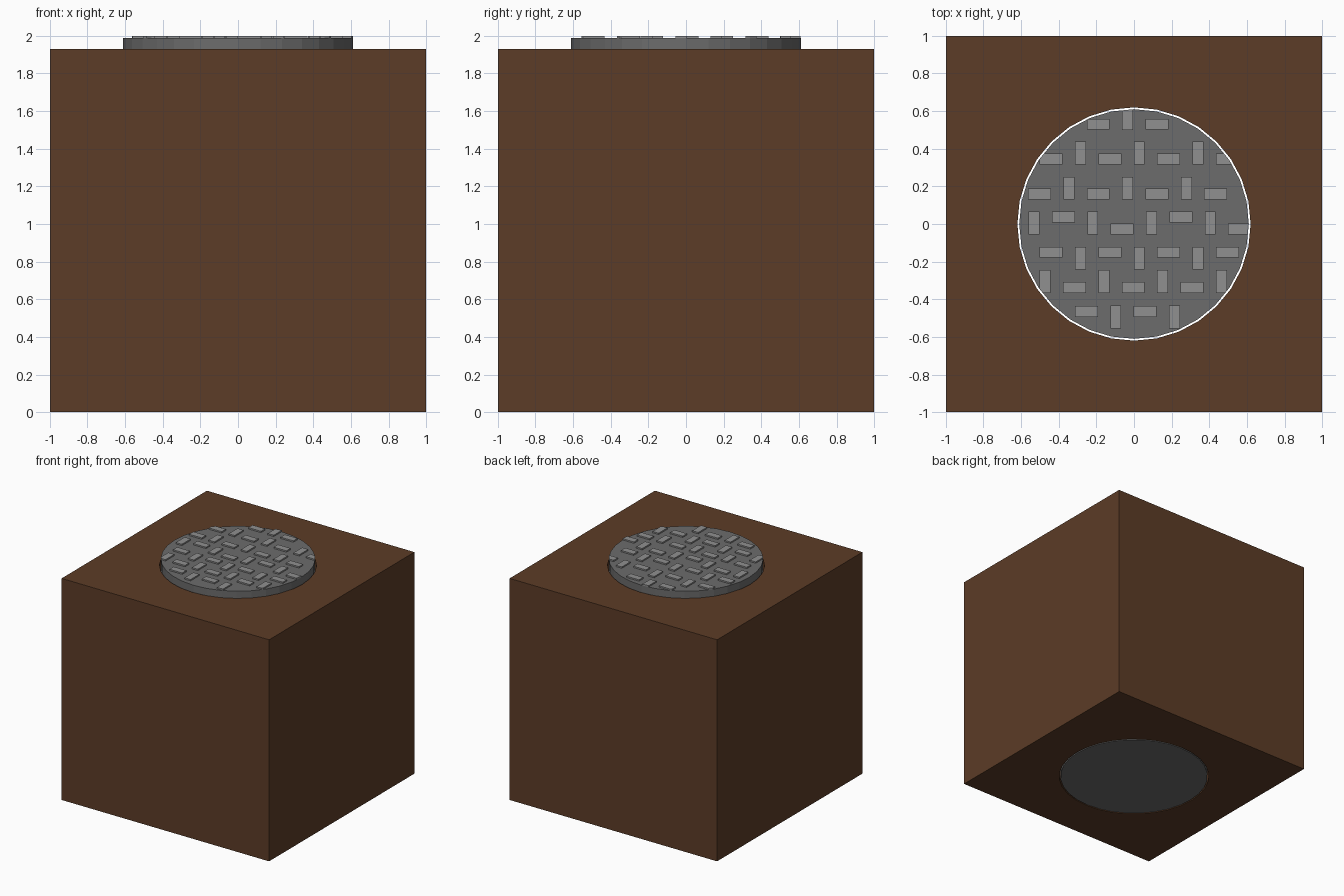
import bpy, bmesh, math
from mathutils import Vector

if "Cube" in bpy.data.objects:
    bpy.data.objects.remove(bpy.data.objects["Cube"])

SEGS = 32
PLUG_R, HOLE_R = 0.61, 0.62
BLOCK_TOP, PLATE_TOP, TREAD_TOP = 1.93, 1.988, 2.0


def colour(obj, name, rgb):
    mat = bpy.data.materials.new(name)
    mat.diffuse_color = (*rgb, 1)
    mat.use_nodes = True
    mat.node_tree.nodes["Principled BSDF"].inputs["Base Color"].default_value = mat.diffuse_color
    obj.data.materials.append(mat)


def cylinder(name, radius, z0, z1):
    bpy.ops.mesh.primitive_cylinder_add(vertices=SEGS, radius=radius, depth=z1 - z0,
                                        location=(0, 0, (z0 + z1) / 2))
    obj = bpy.context.object
    obj.name = name
    return obj


# Ground block with a round shaft right through it
bpy.ops.mesh.primitive_cube_add(size=2, location=(0, 0, BLOCK_TOP / 2))
block = bpy.context.object
block.name = "ground_block"
block.scale.z = BLOCK_TOP / 2
bpy.ops.object.transform_apply(location=False, rotation=False, scale=True)
cutter = cylinder("shaft_cutter", HOLE_R, -0.5, 2.5)
cutter.hide_render = True
mod = block.modifiers.new("shaft", 'BOOLEAN')
mod.operation, mod.solver, mod.object = 'DIFFERENCE', 'EXACT', cutter
bpy.context.view_layer.objects.active = block
bpy.ops.object.modifier_apply(modifier=mod.name)
bpy.data.objects.remove(cutter)
colour(block, "earth_brown", (0.107, 0.045, 0.02))

# Cover plug filling the shaft
plug = cylinder("cover_plug", PLUG_R, 0, PLATE_TOP)
colour(plug, "dark_grey", (0.15, 0.15, 0.15))

# Raised treads: rows of alternating horizontal / vertical bars
# (first x, pattern, y of horizontal bars, y of vertical bars)
PITCH, LONG, SHORT = 0.156, 0.122, 0.058
ROWS = [
    (-0.190, "HVH", 0.53, 0.56),
    (-0.440, "HVHVHVH", 0.346, 0.378),
    (-0.502, "HVHVHVH", 0.16, 0.19),
    (-0.531, "VHVLVHVL", 0.037, 0.005),   # L = lowered horizontal bar
    (-0.440, "HVHVHVH", -0.15, -0.182),
    (-0.472, "VHVHVHV", -0.337, -0.305),
    (-0.253, "HVHV", -0.465, -0.495),
]
bm = bmesh.new()
for x0, pattern, yh, yv in ROWS:
    for i, kind in enumerate(pattern):
        x = x0 + i * PITCH
        y = {"H": yh, "V": yv, "L": -0.027}[kind]
        w, h = (SHORT, LONG) if kind == "V" else (LONG, SHORT)
        bm.faces.new([bm.verts.new((x + sx * w / 2, y + sy * h / 2, PLATE_TOP))
                      for sx, sy in ((-1, -1), (1, -1), (1, 1), (-1, 1))])
# Trim the bars to the rim of the plate
for k in range(SEGS):
    a = (k + 0.5) * 2 * math.pi / SEGS
    n = Vector((math.cos(a), math.sin(a), 0))
    bmesh.ops.bisect_plane(bm, geom=bm.verts[:] + bm.edges[:] + bm.faces[:],
                           plane_co=n * PLUG_R * math.cos(math.pi / SEGS),
                           plane_no=n, clear_outer=True)
ext = bmesh.ops.extrude_face_region(bm, geom=bm.faces[:])
bmesh.ops.translate(bm, vec=(0, 0, TREAD_TOP - PLATE_TOP),
                    verts=[v for v in ext["geom"] if isinstance(v, bmesh.types.BMVert)])
bmesh.ops.recalc_face_normals(bm, faces=bm.faces[:])
mesh = bpy.data.meshes.new("treads")
bm.to_mesh(mesh)
bm.free()
treads = bpy.data.objects.new("treads", mesh)
bpy.context.collection.objects.link(treads)
colour(treads, "light_grey", (0.28, 0.28, 0.28))
